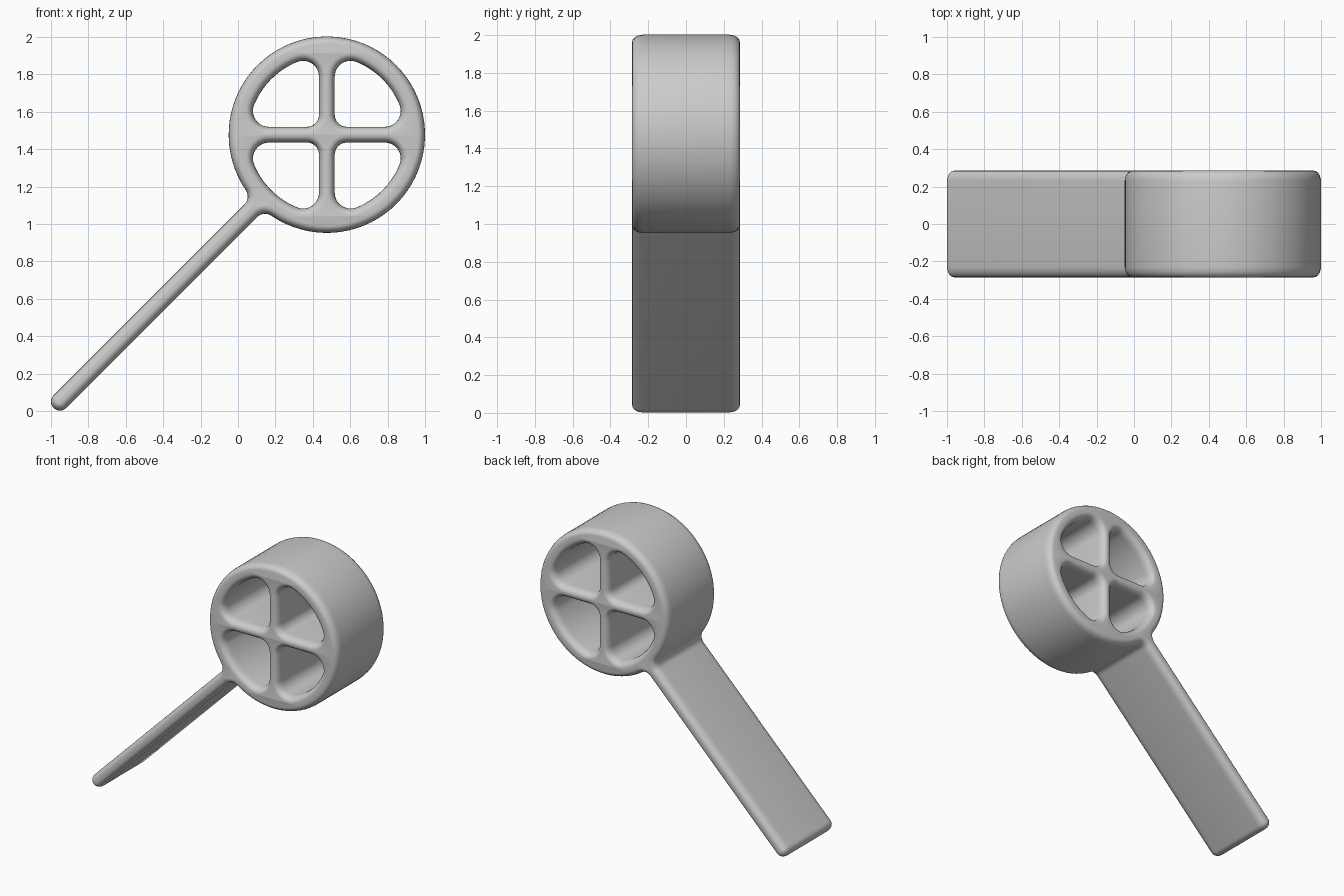
import bpy, bmesh
from math import sin, cos, pi, sqrt, atan2, radians
from mathutils import Vector, Matrix

cube = bpy.data.objects.get("Cube")
if cube:
    bpy.data.objects.remove(cube, do_unlink=True)

CENTRE = Vector((0.475, 1.4775))   # wheel hub in the x-z plane
OUTER, INNER = 0.525, 0.42         # rim radii
SPOKE = 0.042                      # half width of a spoke
HANDLE = 0.048                     # half thickness of the handle
EDGE, STRETCH, HALF_DEPTH = 0.038, 1.5, 0.285


def arc(x, y, r, start, end, steps):
    return [Vector((x + r * cos(start + (end - start) * i / steps),
                    y + r * sin(start + (end - start) * i / steps)))
            for i in range(steps + 1)]


def outer_outline():
    """Disc flowing through two fillets into a long handle along +x."""
    fillet = 0.06
    v = HANDLE + fillet
    u = sqrt((OUTER + fillet) ** 2 - v ** 2)
    a = atan2(v, u)
    tip = (CENTRE.x + 1 - HANDLE) * sqrt(2)
    pts = arc(0, 0, OUTER, a, 2 * pi - a, 72)
    pts += arc(u, -v, fillet, pi - a, pi / 2, 8)
    pts += arc(tip, 0, HANDLE, -pi / 2, pi / 2, 12)
    pts += arc(u, v, fillet, -pi / 2, a - pi, 8)
    return pts


def window_outline():
    """Quarter opening with rounded corners."""
    hub, corner = 0.065, 0.085
    near = SPOKE + corner
    far = sqrt((INNER - corner) ** 2 - near ** 2)
    a = atan2(near, far)
    pts = arc(SPOKE + hub, SPOKE + hub, hub, 1.5 * pi, pi, 8)
    pts += arc(near, far, corner, pi, pi / 2 - a, 10)
    pts += arc(0, 0, INNER, pi / 2 - a, a, 14)[1:-1]
    pts += arc(far, near, corner, a, -pi / 2, 10)
    return pts


def add_loop(curve, pts, angle):
    turn = Matrix.Rotation(angle, 2)
    spline = curve.splines.new("POLY")
    spline.points.add(len(pts) - 1)
    for point, p in zip(spline.points, pts):
        q = turn @ p + CENTRE
        point.co = (q.x, q.y, 0, 1)
    spline.use_cyclic_u = True


# Wheel, spokes and handle share one outline with four openings
curve = bpy.data.curves.new("spoked_wheel_with_handle", "CURVE")
curve.dimensions = "2D"
curve.fill_mode = "BOTH"
add_loop(curve, outer_outline(), radians(225))
for k in range(4):
    add_loop(curve, window_outline(), k * pi / 2)
curve.bevel_depth = EDGE
curve.bevel_resolution = 4
curve.offset = -EDGE
curve.extrude = HALF_DEPTH / STRETCH - EDGE

body = bpy.data.objects.new("spoked_wheel_with_handle", curve)
bpy.context.collection.objects.link(body)
bpy.ops.object.select_all(action="DESELECT")
bpy.context.view_layer.objects.active = body
body.select_set(True)
bpy.ops.object.convert(target="MESH")
body = bpy.context.view_layer.objects.active

# Stand it upright and weld the caps to the rounded edges
bm = bmesh.new()
bm.from_mesh(body.data)
bm.transform(Matrix.Rotation(pi / 2, 4, "X") @ Matrix.Diagonal((1, 1, STRETCH, 1)))
bmesh.ops.remove_doubles(bm, verts=bm.verts, dist=0.0005)
bmesh.ops.recalc_face_normals(bm, faces=bm.faces)
bm.to_mesh(body.data)
bm.free()

# Plain grey material
grey = bpy.data.materials.new("light_grey")
grey.use_nodes = True
colour = (0.6, 0.6, 0.6, 1)
grey.diffuse_color = colour
grey.node_tree.nodes["Principled BSDF"].inputs["Base Color"].default_value = colour
body.data.materials.clear()
body.data.materials.append(grey)
bpy.ops.object.shade_smooth_by_angle(angle=radians(40))
